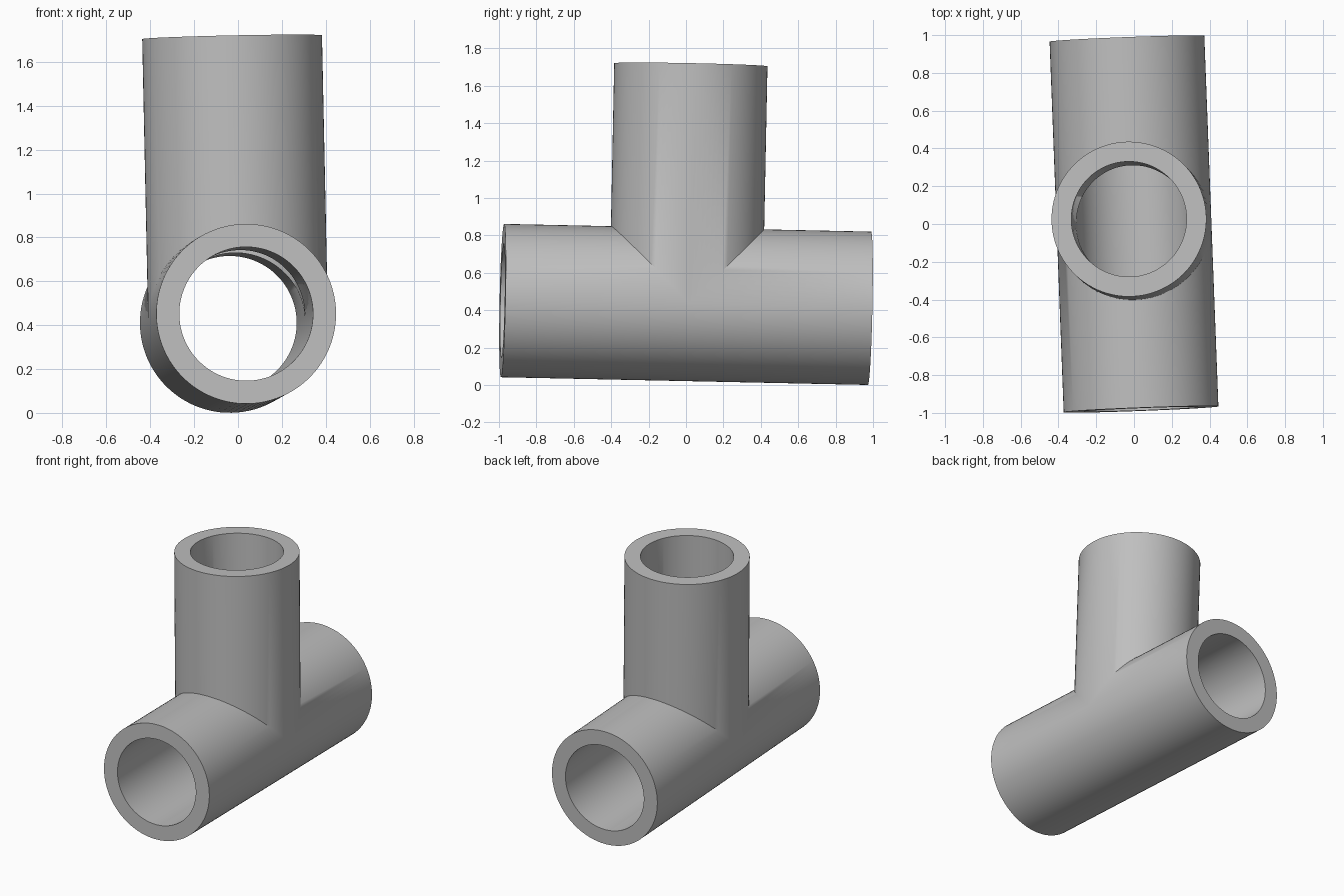
import bpy, bmesh, math
from mathutils import Matrix, Vector

cube = bpy.data.objects.get("Cube")
if cube:
    bpy.data.objects.remove(cube)

OUTER, BORE = 0.41, 0.305
HALF_RUN, BRANCH = 0.982, 1.282
SEGMENTS = 96

bm = bmesh.new()


def quad(*points):
    bm.faces.new([bm.verts.new(p) for p in points])


def run_point(r, a, y):
    return Vector((r * math.cos(a), y, r * math.sin(a)))


def branch_point(r, a, z):
    return Vector((r * math.cos(a), r * math.sin(a), z))


def mitre(r, a):
    return r * math.sin(a)


angles = [2 * math.pi * i / SEGMENTS for i in range(SEGMENTS + 1)]
for a, b in zip(angles, angles[1:]):
    # Outer wall and bore, with the branch mitred into the run
    for r in (OUTER, BORE):
        for side in (-1, 1):
            quad(run_point(r, a, side * HALF_RUN), run_point(r, b, side * HALF_RUN),
                 run_point(r, b, side * max(0, mitre(r, b))),
                 run_point(r, a, side * max(0, mitre(r, a))))
        quad(branch_point(r, a, abs(mitre(r, a))), branch_point(r, b, abs(mitre(r, b))),
             branch_point(r, b, BRANCH), branch_point(r, a, BRANCH))
    # Flat rims of the three openings
    for point, end in ((run_point, -HALF_RUN), (run_point, HALF_RUN), (branch_point, BRANCH)):
        quad(point(OUTER, a, end), point(OUTER, b, end),
             point(BORE, b, end), point(BORE, a, end))

bmesh.ops.remove_doubles(bm, verts=bm.verts, dist=0.0001)
bmesh.ops.recalc_face_normals(bm, faces=bm.faces)
mesh = bpy.data.meshes.new("pipe_tee")
bm.to_mesh(mesh)
bm.free()

pipe = bpy.data.objects.new("pipe_tee", mesh)
bpy.context.collection.objects.link(pipe)

# Slight tilt of the whole fitting
along = Vector((-0.038, 1, -0.021)).normalized()
across = along.cross(Vector((-0.021, 0.021, 1))).normalized()
up = across.cross(along)
tilt = Matrix((across, along, up)).transposed().to_4x4()
pipe.matrix_world = Matrix.Translation((0, 0, 0.431)) @ tilt

grey = bpy.data.materials.new("pipe_grey")
grey.use_nodes = True
colour = (0.52, 0.52, 0.52, 1)
grey.diffuse_color = colour
grey.node_tree.nodes["Principled BSDF"].inputs["Base Color"].default_value = colour
mesh.materials.append(grey)

bpy.ops.object.select_all(action='DESELECT')
pipe.select_set(True)
bpy.context.view_layer.objects.active = pipe
bpy.ops.object.shade_smooth_by_angle(angle=math.radians(36))
